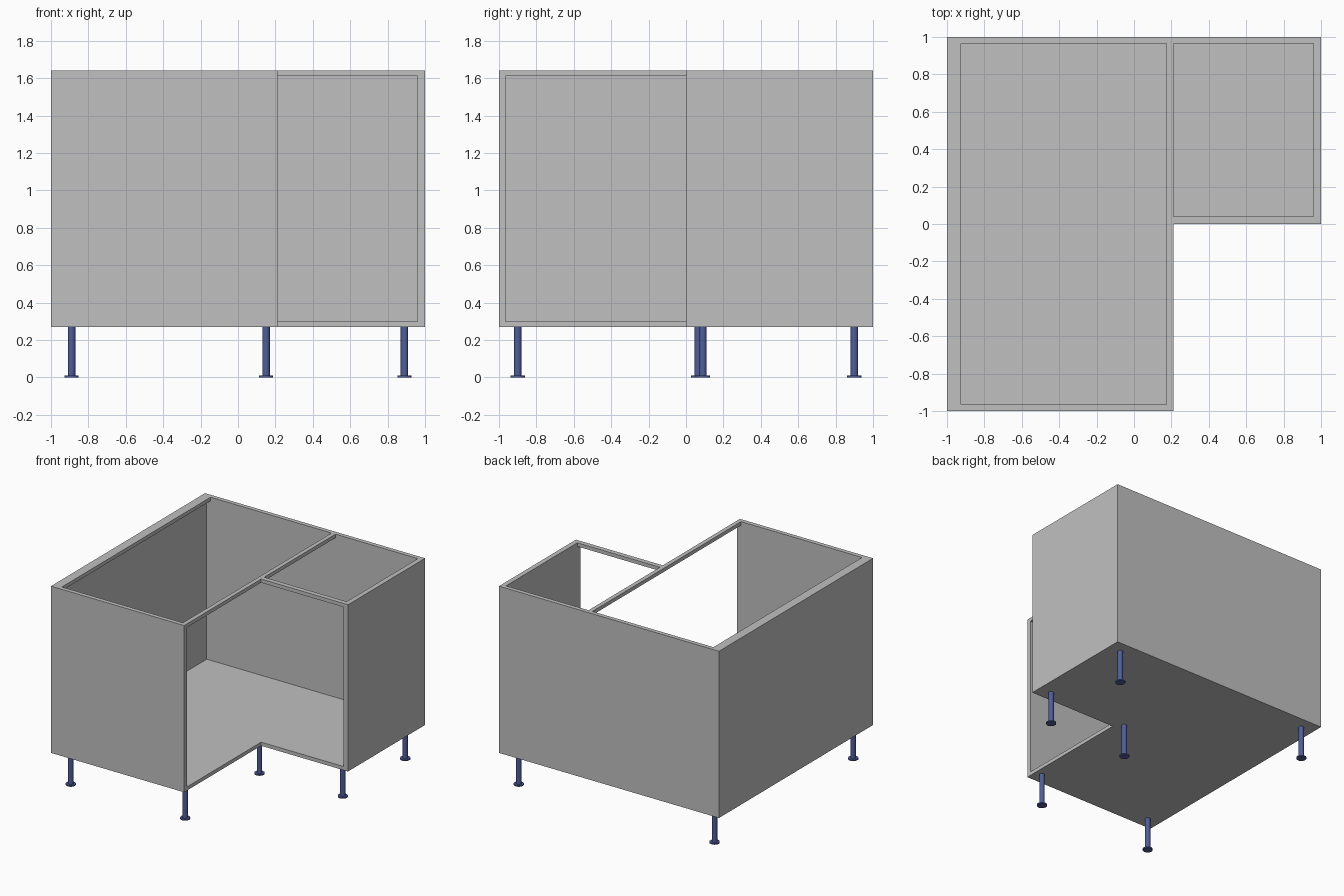
import bpy, bmesh
from mathutils import Matrix, Vector

cube = bpy.data.objects.get("Cube")
if cube:
    bpy.data.objects.remove(cube, do_unlink=True)

BASE, TOP = 0.27, 1.64      # underside and top edge of the carcass
T = 0.035                   # wall thickness
SIDE = 0.04                 # thickness of the two side walls
SHEET = 0.03                # thickness of floor and top rails
CORNER = 0.21               # x of the inner corner of the L


def material(name, colour):
    mat = bpy.data.materials.new(name)
    mat.use_nodes = True
    mat.diffuse_color = (*colour, 1)
    mat.node_tree.nodes["Principled BSDF"].inputs["Base Color"].default_value = (*colour, 1)
    return mat


grey = material("light grey board", (0.527, 0.527, 0.527))
blue = material("blue leg", (0.08, 0.11, 0.33))


def finish(name, bm, mat):
    bmesh.ops.recalc_face_normals(bm, faces=bm.faces)
    mesh = bpy.data.meshes.new(name)
    bm.to_mesh(mesh)
    bm.free()
    mesh.materials.append(mat)
    obj = bpy.data.objects.new(name, mesh)
    bpy.context.collection.objects.link(obj)
    return obj


def slab(name, outline, z0, z1):
    """Extrude a flat outline from z0 up to z1."""
    bm = bmesh.new()
    face = bm.faces.new([bm.verts.new((x, y, z0)) for x, y in outline])
    top = bmesh.ops.extrude_face_region(bm, geom=[face])["geom"]
    verts = [v for v in top if isinstance(v, bmesh.types.BMVert)]
    bmesh.ops.translate(bm, verts=verts, vec=(0, 0, z1 - z0))
    return finish(name, bm, grey)


def board(name, x0, x1, y0, y1, z0=BASE, z1=TOP):
    return slab(name, [(x0, y0), (x1, y0), (x1, y1), (x0, y1)], z0, z1)


# Outer walls; the two faces of the notch stay open
board("back_wall", -1, 1, 1 - T, 1)
board("left_end_wall", -1, -1 + SIDE, -1 + T, 1 - T)
board("front_wall", -1, CORNER, -1, -1 + T)
board("right_end_wall", 1 - SIDE, 1, 0, 1 - T)

# L-shaped floor between the walls
inner = 1 - T
slab("floor", [(-1 + SIDE, -inner), (CORNER, -inner), (CORNER, 0),
               (1 - SIDE, 0), (1 - SIDE, inner), (-1 + SIDE, inner)],
     BASE, BASE + SHEET)

# Top rails
rail_z = TOP - SHEET
board("side_rail", -1 + SIDE, -0.925, -inner, inner, rail_z)
board("middle_rail", CORNER - T, CORNER, -inner, inner, rail_z)
board("notch_rail", CORNER, 1 - SIDE, 0, SIDE, rail_z)


# Legs with round foot plates
def leg(index, x, y):
    bm = bmesh.new()
    for radius, z0, z1 in ((0.02, 0.01, BASE), (0.038, 0, 0.01)):
        bmesh.ops.create_cone(
            bm, cap_ends=True, segments=24, radius1=radius, radius2=radius,
            depth=z1 - z0, matrix=Matrix.Translation(Vector((x, y, (z0 + z1) / 2))))
    obj = finish(f"leg_{index}", bm, blue)
    bpy.ops.object.select_all(action="DESELECT")
    obj.select_set(True)
    bpy.context.view_layer.objects.active = obj
    bpy.ops.object.shade_smooth_by_angle()


spots = [(-0.89, -0.9), (0.15, -0.9), (0.15, 0.065),
         (0.89, 0.09), (0.89, 0.9), (-0.89, 0.9)]
for i, (x, y) in enumerate(spots, 1):
    leg(i, x, y)
